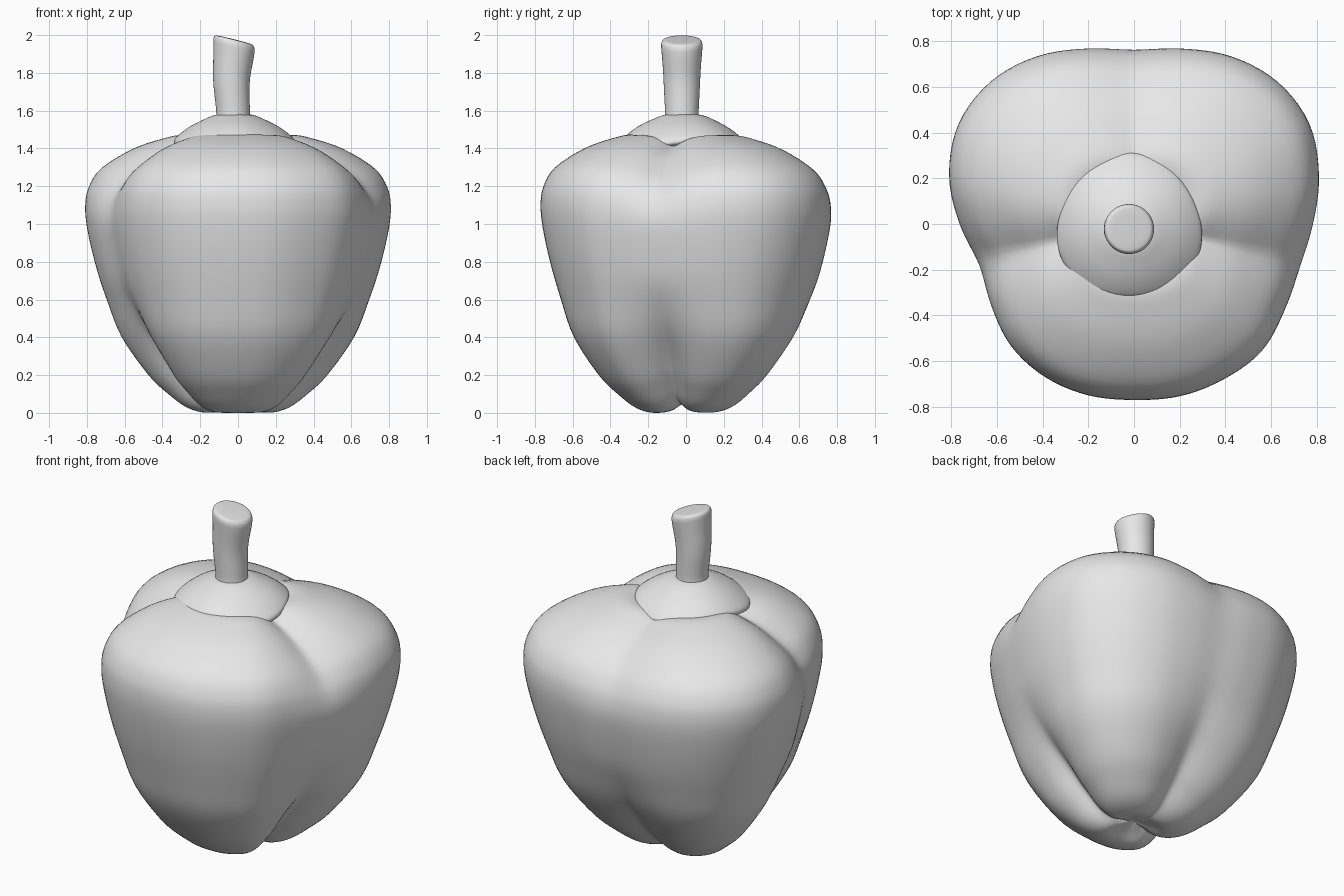
import bpy, bmesh
from math import sin, cos, pi, radians, degrees, exp

cube = bpy.data.objects.get("Cube")
if cube:
    bpy.data.objects.remove(cube)

grey = bpy.data.materials.new("plain_grey")
grey.use_nodes = True
GREY = (0.8, 0.8, 0.8, 1)
grey.diffuse_color = GREY
grey.node_tree.nodes["Principled BSDF"].inputs["Base Color"].default_value = GREY


def spline(values, t, closed=False):
    """Smooth Catmull-Rom value of a list at fractional index t."""
    n, i = len(values), int(t)
    f = t - i
    pick = lambda k: values[k % n] if closed else values[max(0, min(n - 1, k))]
    a, b, c, d = (pick(i + k) for k in (-1, 0, 1, 2))
    return b + f / 2 * (c - a + f * (2 * a - 5 * b + 4 * c - d + f * (3 * (b - c) + d - a)))


def ramp(a, b, x):
    x = max(0, min(1, (x - a) / (b - a)))
    return x * x * (3 - 2 * x)


def loft(name, point, rows, cols, sharp=180):
    """Skin rings of points from a bottom pole to a top pole."""
    bm = bmesh.new()
    rings = [[bm.verts.new(point(r / rows, 2 * pi * c / cols)) for c in range(cols)]
             for r in range(1, rows)]
    for low, high in zip(rings, rings[1:]):
        for c in range(cols):
            d = (c + 1) % cols
            bm.faces.new((low[c], low[d], high[d], high[c]))
    for t, ring, flip in ((0, rings[0], True), (1, rings[-1], False)):
        pole = bm.verts.new(point(t, 0))
        for c in range(cols):
            pair = (ring[c], ring[(c + 1) % cols])
            bm.faces.new((pair[::-1] if flip else pair) + (pole,))
    mesh = bpy.data.meshes.new(name)
    bm.to_mesh(mesh)
    bm.free()
    mesh.materials.append(grey)
    obj = bpy.data.objects.new(name, mesh)
    bpy.context.collection.objects.link(obj)
    bpy.ops.object.select_all(action='DESELECT')
    obj.select_set(True)
    bpy.context.view_layer.objects.active = obj
    bpy.ops.object.shade_smooth_by_angle(angle=radians(sharp))
    return obj


# Body: plan outline every 15 degrees, and an upright profile (share of outline, height)
OUTLINE = [.79, .84, .885, .885, .85, .80, .77, .80, .85, .885, .885, .84,
           .77, .71, .725, .76, .775, .776, .77, .78, .785, .79, .765, .76]
PROFILE = [(0, .06), (.1, .03), (.21, 0), (.34, .025), (.47, .1), (.6, .2), (.77, .4),
           (.86, .6), (.935, .8), (.985, .98), (1, 1.1), (.98, 1.2), (.9, 1.3),
           (.7, 1.4), (.5, 1.455), (.36, 1.472), (.2, 1.43), (0, 1.38)]
# Grooves between the three lobes: angle, width, strength
GROOVES = [(90, 22, .6), (-13, 16, 1), (193, 16, 1)]


def groove(angle):
    total = 0
    for centre, width, strength in GROOVES:
        off = abs((degrees(angle) - centre + 180) % 360 - 180)
        total += strength * exp(-(off / width) ** 1.4)
    return total


def body_point(t, a):
    s = t * (len(PROFILE) - 1)
    share = max(0, spline([p[0] for p in PROFILE], s))
    z = spline([p[1] for p in PROFILE], s)
    g = groove(a)
    r = share * spline(OUTLINE, degrees(a) / 15, True)
    low, high = 1 - ramp(.1, .75, z), ramp(.95, 1.4, z)
    r *= 1 - g * (.24 * low + .1 * high)
    z += g * (.05 * low * ramp(0, .2, share) - .06 * high * ramp(0, .35, share))
    return r * cos(a), r * sin(a), z


loft("pepper_body", body_point, 68, 120)

# Calyx: a wavy-edged cap draped over the lobes
CAP = [(0, 1.38), (.75, 1.405), (.97, 1.425), (1, 1.445), (.95, 1.468),
       (.75, 1.515), (.5, 1.555), (.3, 1.578), (0, 1.585)]


def cap_point(t, a):
    s = t * (len(CAP) - 1)
    share = spline([p[0] for p in CAP], s)
    wave = cos(3 * (a - pi / 2))
    r = share * (.315 + .012 * wave)
    return (r * cos(a) - .02, r * sin(a) - .015,
            spline([p[1] for p in CAP], s) - .015 * wave * share ** 2)


loft("calyx", cap_point, 24, 64)

# Stem: flared towards a slanted, softly rounded top
STEM = [(0, 1.5), (.095, 1.5), (.089, 1.58), (.094, 1.7), (.1, 1.82),
        (.108, 1.92), (.109, 1.95), (.103, 1.968), (.085, 1.976), (0, 1.978)]


def stem_point(t, a):
    s = t * (len(STEM) - 1)
    r = max(0, spline([p[0] for p in STEM], s))
    z = spline([p[1] for p in STEM], s)
    rise = ramp(1.55, 1.97, z)
    x = r * cos(a)
    bend = -.025 - .012 * sin(pi * rise) + .004 * rise
    return x + bend, r * sin(a) - .022, z - .25 * x * rise


loft("stem", stem_point, 36, 40)
